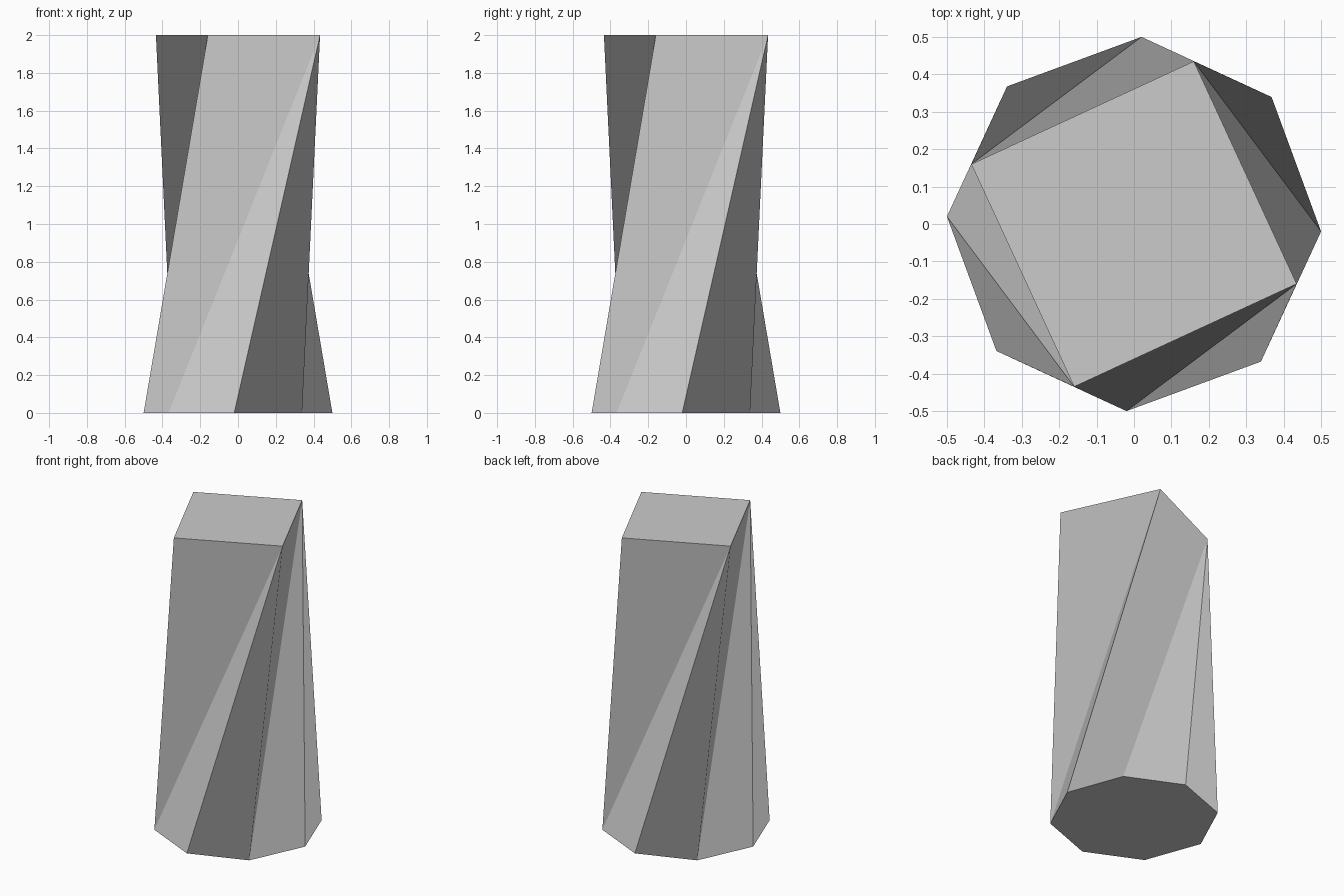
import bpy, bmesh
from math import sin, cos, radians

if "Cube" in bpy.data.objects:
    bpy.data.objects.remove(bpy.data.objects["Cube"])


def ring(bm, count, radius, start, z):
    pts = [radians(start + 360 * i / count) for i in range(count)]
    return [bm.verts.new((radius * cos(a), radius * sin(a), z)) for a in pts]


bm = bmesh.new()

# Octagonal base and twisted square top
base = ring(bm, 8, 0.5, 177.7, 0)
top = ring(bm, 4, 0.463, 249.8, 2)
bm.faces.new(base[::-1])
bm.faces.new(top)

# Twisted sides: one warped quad and one triangle per quarter turn
for i in range(4):
    b0, b1, b2 = (base[(2 * i + k) % 8] for k in range(3))
    t0, t1 = top[i], top[(i + 1) % 4]
    bm.faces.new((b0, b1, t1, t0))
    bm.faces.new((b1, b2, t1))

mesh = bpy.data.meshes.new("twisted_column")
bm.to_mesh(mesh)
bm.free()
column = bpy.data.objects.new("twisted_column", mesh)
bpy.context.collection.objects.link(column)
